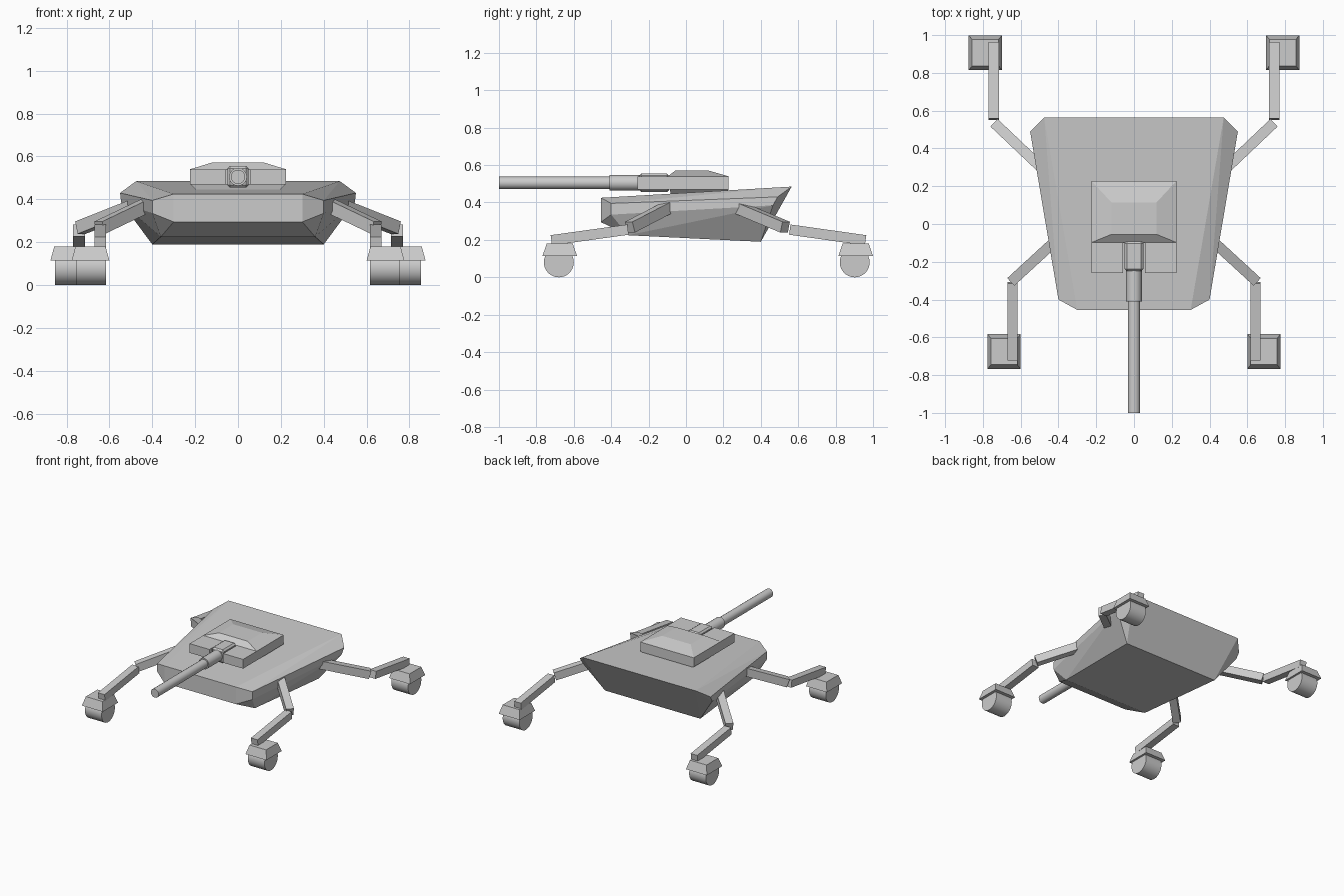
import bpy, bmesh, math
from mathutils import Vector, Matrix

if "Cube" in bpy.data.objects:
    bpy.data.objects.remove(bpy.data.objects["Cube"])


def finish(name, bm, smooth=False):
    bmesh.ops.recalc_face_normals(bm, faces=bm.faces)
    me = bpy.data.meshes.new(name)
    bm.to_mesh(me)
    bm.free()
    ob = bpy.data.objects.new(name, me)
    bpy.context.collection.objects.link(ob)
    if smooth:
        bpy.ops.object.select_all(action='DESELECT')
        ob.select_set(True)
        bpy.context.view_layer.objects.active = ob
        bpy.ops.object.shade_smooth_by_angle(angle=math.radians(35))
    return ob


def hull_of(name, points):
    # convex solid around a few corner points
    bm = bmesh.new()
    for p in points:
        bm.verts.new(p)
    bmesh.ops.convex_hull(bm, input=bm.verts)
    bmesh.ops.dissolve_limit(bm, angle_limit=math.radians(2), verts=bm.verts, edges=bm.edges)
    return finish(name, bm)


def rect(cx, cy, hx, hy, z):
    return [(cx + a * hx, cy + b * hy, z) for a in (-1, 1) for b in (-1, 1)]


def beam(name, p, q, w, h):
    # square bar running from p to q
    p, q = Vector(p), Vector(q)
    d = q - p
    rot = d.to_track_quat('Y', 'Z').to_matrix().to_4x4()
    bm = bmesh.new()
    bmesh.ops.create_cube(bm, size=1, matrix=Matrix.Translation((p + q) / 2) @ rot
                          @ Matrix.Diagonal((w, d.length, h, 1)))
    return finish(name, bm)


def cylinder(name, centre, r, length, axis, n):
    bm = bmesh.new()
    rot = Matrix.Rotation(math.pi / 2, 4, axis)
    bmesh.ops.create_cone(bm, cap_ends=True, segments=n, radius1=r, radius2=r, depth=length,
                          matrix=Matrix.Translation(centre) @ rot)
    return finish(name, bm, True)


# hull: tapered wedge with chamfered edges
half = [(.30, -.455, .425), (.475, .565, .485), (.40, -.40, .395), (.55, .49, .43),
        (.40, -.40, .335), (.545, .465, .385), (.30, -.455, .295),
        (.36, -.31, .225), (.40, .40, .19)]
hull_of("hull", [(s * x, y, z) for x, y, z in half for s in (-1, 1)])

# turret body: plate with a front slot for the gun
outline = [(-.225, -.26), (-.058, -.26), (-.058, -.10), (.058, -.10),
           (.058, -.26), (.225, -.26), (.225, .228), (-.225, .228)]
bm = bmesh.new()
face = bm.faces.new([bm.verts.new((x, y, .47)) for x, y in outline])
ext = bmesh.ops.extrude_face_region(bm, geom=[face])
for v in ext['geom']:
    if isinstance(v, bmesh.types.BMVert):
        v.co.z = .54
finish("turret_body", bm)
hull_of("turret_base", rect(0, .07, .225, .158, .475) + rect(0, .07, .19, .15, .44))
hull_of("turret_roof", rect(0, .065, .225, .163, .54) + rect(0, .03, .12, .085, .572))

# gun
mantlet = beam("gun_mantlet", (0, -.25, .505), (0, -.09, .505), .10, .10)
bev = mantlet.modifiers.new("chamfer", 'BEVEL')
bev.width = .012
bev.segments = 1
cylinder("gun_sleeve", (0, -.32, .505), .042, .18, 'X', 16)
cylinder("gun_barrel", (0, -.69, .505), .033, .62, 'X', 16)

# legs: (name, arm root, knee, lower leg x, lower leg y start/end, foot centre)
legs = [("front", (.40, -.075, .385), (.645, -.30, .268), .643, -.31, -.72, (.688, -.675)),
        ("rear", (.44, .25, .385), (.735, .53, .268), .742, .555, .96, (.787, .907))]
for name, root, knee, lx, y0, y1, (fx, fy) in legs:
    for side, s in (("right", 1), ("left", -1)):
        tag = f"{name}_{side}_"
        beam(tag + "upper_leg", (s * root[0], *root[1:]), (s * knee[0], *knee[1:]), .055, .06)
        beam(tag + "lower_leg", (s * lx, y0, .255), (s * lx, y1, .198), .055, .055)
        hull_of(tag + "wheel_housing", rect(s * fx, fy, .088, .092, .115)
                + rect(s * fx, fy, .07, .07, .18))
        cylinder(tag + "wheel", (s * (fx - .003), fy - .005, .08), .08, .14, 'Y', 32)
